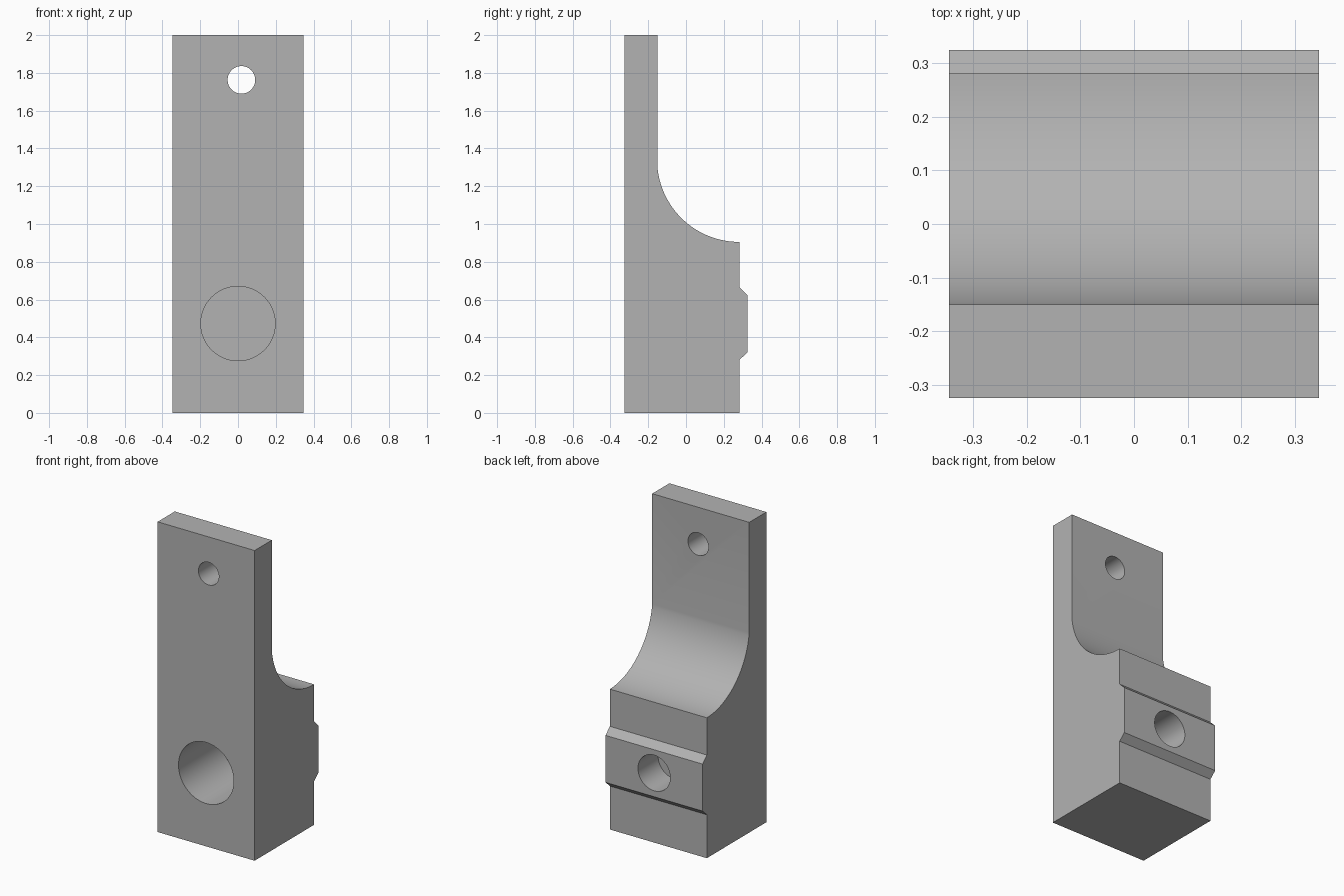
import bpy, bmesh, math
from mathutils import Matrix

cube = bpy.data.objects.get("Cube")
if cube:
    bpy.data.objects.remove(cube, do_unlink=True)

# Single grey material
grey = bpy.data.materials.new("plain grey")
grey.use_nodes = True
colour = (0.45, 0.45, 0.45, 1)
grey.diffuse_color = colour
grey.node_tree.nodes["Principled BSDF"].inputs["Base Color"].default_value = colour

HALF_WIDTH = 0.346
FRONT, BACK, RIDGE = -0.325, 0.282, 0.325


def make_object(name, bm):
    bmesh.ops.recalc_face_normals(bm, faces=bm.faces)
    mesh = bpy.data.meshes.new(name)
    bm.to_mesh(mesh)
    bm.free()
    mesh.materials.append(grey)
    obj = bpy.data.objects.new(name, mesh)
    bpy.context.collection.objects.link(obj)
    return obj


def bore(body, name, x, z, radius, y0, y1):
    """Cut a round hole running along y from y0 to y1."""
    bm = bmesh.new()
    place = Matrix.Translation((x, (y0 + y1) / 2, z)) @ Matrix.Rotation(math.pi / 2, 4, "X")
    bmesh.ops.create_cone(bm, cap_ends=True, segments=64, radius1=radius,
                          radius2=radius, depth=y1 - y0, matrix=place)
    cutter = make_object(name, bm)
    cutter.hide_render = True
    cut = body.modifiers.new(name, "BOOLEAN")
    cut.operation, cut.solver, cut.object = "DIFFERENCE", "EXACT", cutter
    bpy.context.view_layer.objects.active = body
    bpy.ops.object.modifier_apply(modifier=name)
    bpy.data.objects.remove(cutter, do_unlink=True)


# Side profile: base block, back ridge, concave sweep, upright plate
profile = [(FRONT, 0), (BACK, 0), (BACK, 0.28), (RIDGE, 0.32),
           (RIDGE, 0.623), (BACK, 0.665)]
radius, steps = 0.435, 32
sweep = math.radians(83.4)
for i in range(steps + 1):
    a = sweep * i / steps
    profile.append((BACK - radius * math.sin(a), 0.905 + radius * (1 - math.cos(a))))
profile += [(-0.15, 2), (FRONT, 2)]

bm = bmesh.new()
face = bm.faces.new([bm.verts.new((-HALF_WIDTH, y, z)) for y, z in profile])
side = bmesh.ops.extrude_face_region(bm, geom=[face])["geom"]
bmesh.ops.translate(bm, vec=(2 * HALF_WIDTH, 0, 0),
                    verts=[v for v in side if isinstance(v, bmesh.types.BMVert)])
body = make_object("bracket_body", bm)

# Mounting hole, wide front socket and narrow back socket
bore(body, "mounting_hole", 0.018, 1.763, 0.073, -0.5, 0.1)
bore(body, "front_socket", 0, 0.473, 0.197, -0.5, 0.11)
bore(body, "back_socket", 0, 0.473, 0.115, 0.12, 0.5)

# Smooth the curved walls and keep the edges crisp
bpy.ops.object.select_all(action="DESELECT")
body.select_set(True)
bpy.context.view_layer.objects.active = body
bpy.ops.object.shade_smooth_by_angle(angle=math.radians(30))
